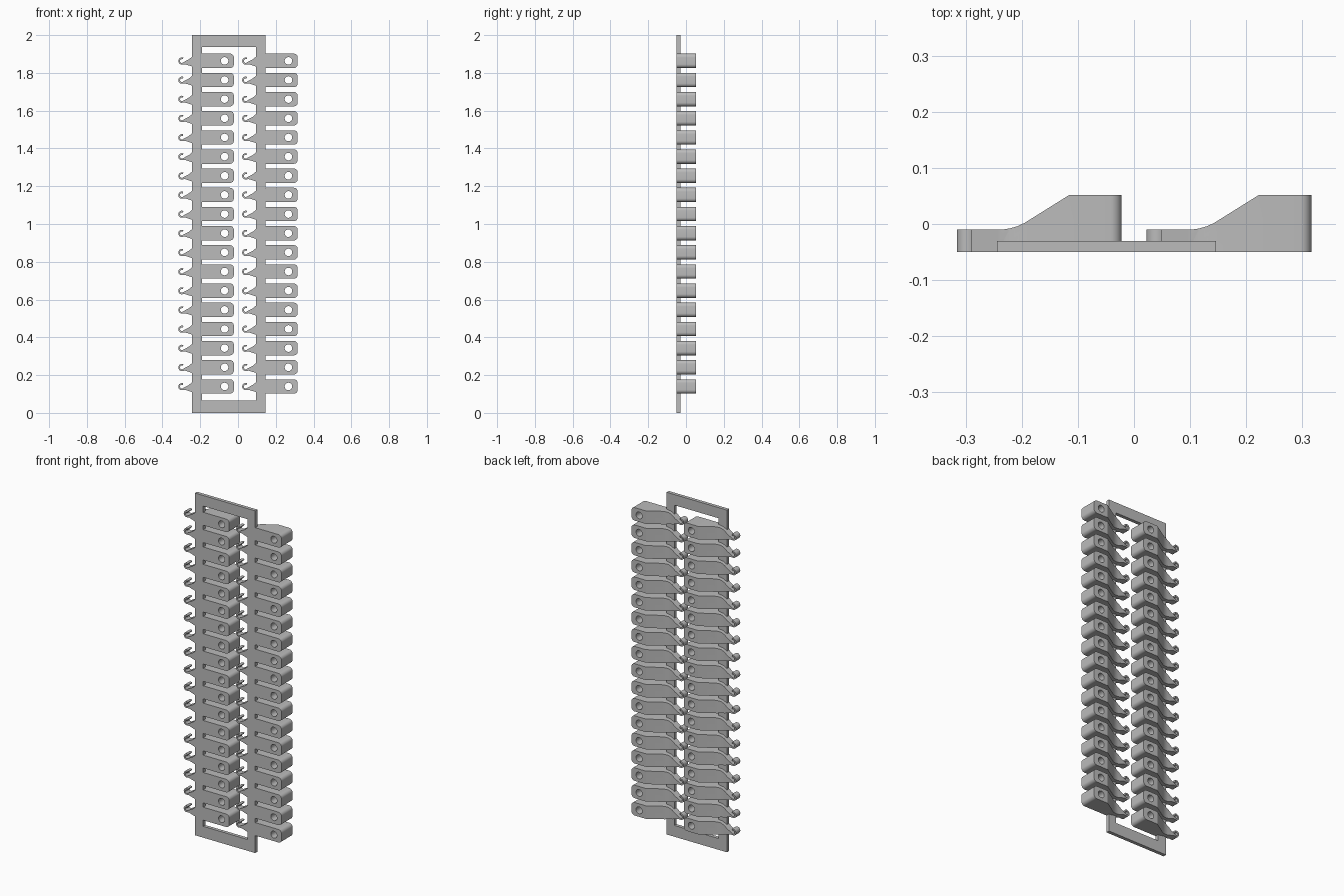
import bpy, bmesh
from math import radians, cos, sin
from mathutils import Vector

cube = bpy.data.objects.get("Cube")
if cube:
    bpy.data.objects.remove(cube, do_unlink=True)

grey = bpy.data.materials.new("plain grey")
grey.use_nodes = True
grey.diffuse_color = (0.5, 0.5, 0.5, 1)
grey.node_tree.nodes["Principled BSDF"].inputs["Base Color"].default_value = (0.5, 0.5, 0.5, 1)

FRONT, BACK = -0.05, 0.052


def arc(cx, cy, r, start, end, steps):
    angles = [radians(start + (end - start) * i / steps) for i in range(steps + 1)]
    return [(cx + r * cos(a), cy + r * sin(a)) for a in angles]


def prism(name, points, axis, low, high):
    """Extrude an outline along y (points are x, z) or z (points are x, y)."""
    bm = bmesh.new()
    place = (lambda a, b: (a, low, b)) if axis == "y" else (lambda a, b: (a, b, low))
    face = bm.faces.new([bm.verts.new(place(a, b)) for a, b in points])
    out = bmesh.ops.extrude_face_region(bm, geom=[face])
    move = Vector((0, high - low, 0) if axis == "y" else (0, 0, high - low))
    bmesh.ops.translate(bm, vec=move, verts=[v for v in out["geom"] if isinstance(v, bmesh.types.BMVert)])
    bmesh.ops.recalc_face_normals(bm, faces=bm.faces)
    mesh = bpy.data.meshes.new(name)
    bm.to_mesh(mesh)
    bm.free()
    mesh.materials.append(grey)
    obj = bpy.data.objects.new(name, mesh)
    bpy.context.collection.objects.link(obj)
    return obj


def cut(obj, cutter):
    mod = obj.modifiers.new("cut", "BOOLEAN")
    mod.operation, mod.solver, mod.object = "DIFFERENCE", "EXACT", cutter
    bpy.ops.object.select_all(action="DESELECT")
    bpy.context.view_layer.objects.active = obj
    obj.select_set(True)
    bpy.ops.object.modifier_apply(modifier=mod.name)
    bpy.data.objects.remove(cutter, do_unlink=True)


def rect(x0, x1, z0, z1):
    return [(x0, z0), (x1, z0), (x1, z1), (x0, z1)]


# Thin rectangular frame
frame = prism("frame", rect(-0.244, 0.146, 0, 2), "y", FRONT, -0.03)
cut(frame, prism("frame_opening", rect(-0.19, 0.096, 0.066, 1.938), "y", -0.2, 0.2))

# Clip outline: rounded body, tapering arm and a small hook open at the top
H, R = 0.038, 0.02
hook_x, hook_z = -0.297, -0.001
outline = arc(-0.042, R - H, R, -90, 0, 8) + arc(-0.042, H - R, R, 0, 90, 8)
outline += [(-0.19, H), (-0.22, 0.034), (-0.243, 0.022), (-0.26, 0.008)]
outline += arc(hook_x, hook_z, 0.01, 320, 65, 14)
outline += arc(hook_x, hook_z, 0.019, 65, 255, 14)
outline += [(-0.28, -0.018), (-0.243, -0.03), (-0.2, -H)]
clips = prism("left_clips", outline, "y", FRONT, BACK)

# Pin hole and the ramp down to the thin hook
cut(clips, prism("pin_hole", arc(-0.071, 0, 0.02, 0, 345, 23), "y", -0.2, 0.2))
ramp = [(-0.4, -0.01), (-0.235, -0.01), (-0.222, -0.008), (-0.208, -0.004), (-0.195, 0.002),
        (-0.115, BACK), (-0.069, 0.081), (-0.4, 0.081)]
cut(clips, prism("ramp", ramp, "z", -0.1, 0.1))
bpy.ops.object.shade_smooth_by_angle(angle=radians(25))

# Stack the clips upwards, then repeat the column on the other frame rail
clips.location.z = 0.14
stack = clips.modifiers.new("stack", "ARRAY")
stack.count = 18
stack.use_relative_offset = False
stack.use_constant_offset = True
stack.constant_offset_displace = (0, 0, 0.1014)

other = clips.copy()
other.name = "right_clips"
other.location.x = 0.338
bpy.context.collection.objects.link(other)
